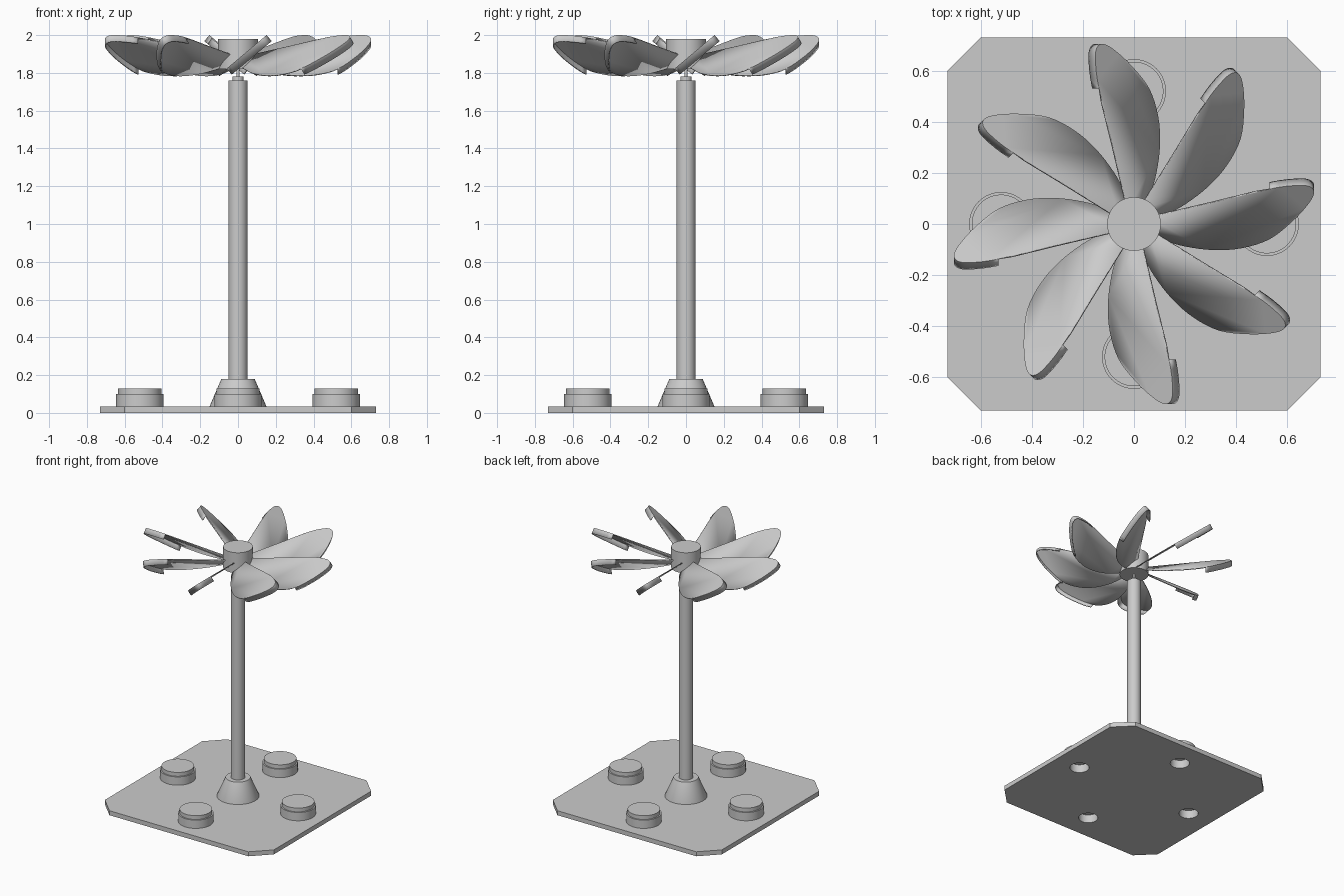
import bpy, bmesh, math
from mathutils import Vector

if "Cube" in bpy.data.objects:
    bpy.data.objects.remove(bpy.data.objects["Cube"])

grey = bpy.data.materials.new("plain grey")
grey.use_nodes = True
grey.diffuse_color = (0.6, 0.6, 0.6, 1)
grey.node_tree.nodes["Principled BSDF"].inputs["Base Color"].default_value = (0.6, 0.6, 0.6, 1)


def add_object(name, bm, smooth=True):
    mesh = bpy.data.meshes.new(name)
    bm.to_mesh(mesh)
    bm.free()
    mesh.materials.append(grey)
    obj = bpy.data.objects.new(name, mesh)
    bpy.context.collection.objects.link(obj)
    activate(obj)
    if smooth:
        bpy.ops.object.shade_smooth_by_angle(angle=math.radians(35))
    return obj


def activate(obj):
    bpy.ops.object.select_all(action='DESELECT')
    obj.select_set(True)
    bpy.context.view_layer.objects.active = obj


def lathe(name, profile, x=0.0, y=0.0, steps=64):
    """Spin an (r, z) profile around the vertical axis."""
    bm = bmesh.new()
    verts = [bm.verts.new((r, 0, z)) for r, z in profile]
    edges = [bm.edges.new(pair) for pair in zip(verts, verts[1:])]
    bmesh.ops.spin(bm, geom=verts + edges, cent=(0, 0, 0), axis=(0, 0, 1),
                   angle=math.tau, steps=steps, use_duplicate=False)
    bmesh.ops.remove_doubles(bm, verts=bm.verts, dist=0.0005)
    bmesh.ops.recalc_face_normals(bm, faces=bm.faces)
    obj = add_object(name, bm)
    obj.location = (x, y, 0)
    return obj


def drum(name, r, low, high, x=0.0, y=0.0):
    return lathe(name, [(0, low), (r, low), (r, high), (0, high)], x, y)


# Base plate with clipped corners
HALF, CLIP, PLATE = 0.73, 0.60, 0.035
bm = bmesh.new()
corners = []
for sx, sy in ((1, 1), (-1, 1), (-1, -1), (1, -1)):
    pair = [(sx * HALF, sy * CLIP), (sx * CLIP, sy * HALF)]
    corners += pair if sx * sy > 0 else pair[::-1]
face = bm.faces.new([bm.verts.new((x, y, 0)) for x, y in corners])
top = bmesh.ops.extrude_face_region(bm, geom=[face])["geom"]
bmesh.ops.translate(bm, vec=(0, 0, PLATE), verts=[v for v in top if isinstance(v, bmesh.types.BMVert)])
bmesh.ops.recalc_face_normals(bm, faces=bm.faces)
base = add_object("base_plate", bm, smooth=False)

# Four stepped buttons, hollow below, with holes through the plate
HOLE, SPREAD = 0.07, 0.52
button_profile = [(0, 0.065), (HOLE, 0.065), (HOLE, PLATE), (0.125, PLATE), (0.125, 0.10),
                  (0.115, 0.10), (0.115, 0.13), (0, 0.13)]
for i, side in enumerate(("left", "back", "right", "front")):
    x = SPREAD * math.cos(i * math.pi / 2)
    y = SPREAD * math.sin(i * math.pi / 2)
    lathe("button_" + side, button_profile, x, y)
    cutter = drum("hole_cutter", HOLE, -0.1, 0.1, x, y)
    cutter.hide_render = True
    cut = base.modifiers.new("hole", 'BOOLEAN')
    cut.operation, cut.solver, cut.object = 'DIFFERENCE', 'EXACT', cutter
    activate(base)
    bpy.ops.object.modifier_apply(modifier=cut.name)
    bpy.data.objects.remove(cutter)

# Stand, shaft and hub
lathe("pole_foot", [(0, 0.02), (0.15, 0.02), (0.15, PLATE), (0.088, 0.18), (0, 0.18)])
drum("pole", 0.05, 0.03, 1.76)
drum("pole_cap", 0.03, 1.75, 1.78)
drum("shaft", 0.008, 1.77, 1.84)
drum("hub", 0.105, 1.82, 1.98)

# One pitched blade: outline as seen from above, smoothed
PITCH = math.radians(40)
AXIS_Z = 2.0 - 0.151 * math.tan(PITCH)
outline = [(0.05, -0.04), (0.12, -0.065), (0.2, -0.088), (0.31, -0.102), (0.42, -0.095),
           (0.53, -0.06), (0.62, 0.01), (0.68, 0.075), (0.705, 0.12), (0.69, 0.145),
           (0.64, 0.151), (0.53, 0.137), (0.3, 0.082), (0.1, 0.035), (0.05, 0.023)]


def smooth_path(points, cuts=4):
    """Catmull-Rom curve through the points."""
    pts = [Vector(p) for p in [points[0]] + points + [points[-1]]]
    path = []
    for a, b, c, d in zip(pts, pts[1:], pts[2:], pts[3:]):
        for k in range(cuts):
            t = k / cuts
            path.append(0.5 * (2 * b + (c - a) * t + (2 * a - 5 * b + 4 * c - d) * t ** 2
                               + (3 * b - a - 3 * c + d) * t ** 3))
    return path + [pts[-1]]


bm = bmesh.new()
rim = [bm.verts.new((p.x, p.y, AXIS_Z + p.y * math.tan(PITCH))) for p in smooth_path(outline)]
bm.faces.new(rim)

# Lip folded down around the blade tip
drop = Vector((0, math.sin(PITCH), -math.cos(PITCH))) * 0.042
tip = [v for v in rim if v.co.x > 0.525]
low = [bm.verts.new(v.co + drop) for v in tip]
for i in range(len(tip) - 1):
    bm.faces.new((tip[i + 1], tip[i], low[i], low[i + 1]))

blade = add_object("blade_1", bm)
shell = blade.modifiers.new("thickness", 'SOLIDIFY')
shell.thickness, shell.offset = 0.007, -1

# Ring of eight blades
for i in range(1, 8):
    copy = blade.copy()
    copy.name = f"blade_{i + 1}"
    copy.rotation_euler.z = i * math.tau / 8
    bpy.context.collection.objects.link(copy)
